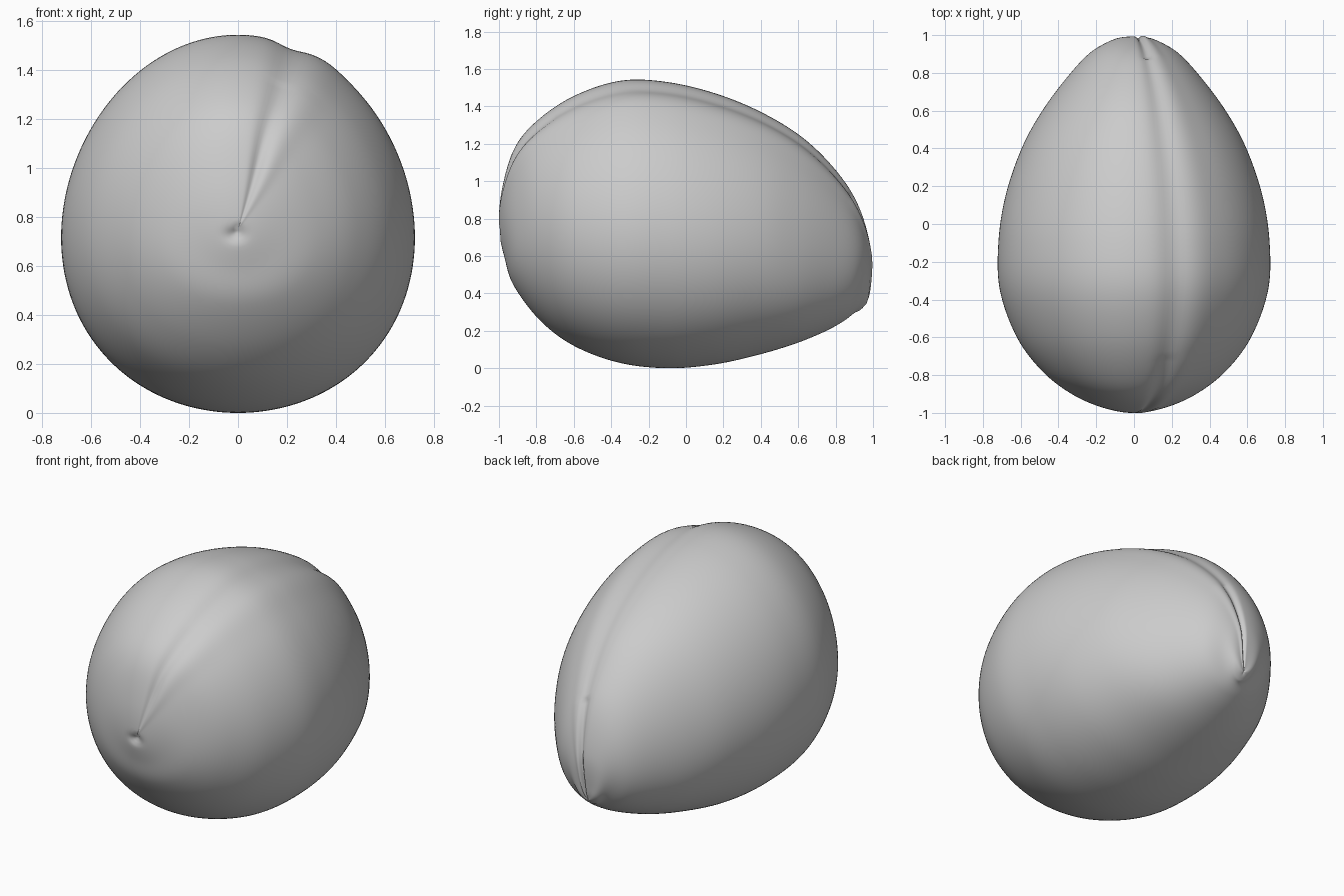
import bpy, bmesh, math
from mathutils import Vector

if "Cube" in bpy.data.objects:
    bpy.data.objects.remove(bpy.data.objects["Cube"])

# Rings from front to nub: bottom (y, z), top (y, z), side (y, z, half width)
RINGS = [
    (-.97, .59, -.985, .95, -.97, .76, .17),
    (-.92, .44, -.92, 1.17, -.90, .75, .33),
    (-.78, .255, -.80, 1.32, -.78, .74, .485),
    (-.60, .12, -.60, 1.455, -.60, .73, .62),
    (-.36, .03, -.35, 1.537, -.35, .72, .71),
    (-.10, .00, -.10, 1.53, -.10, .71, .718),
    (.15, .02, .17, 1.465, .15, .68, .68),
    (.38, .07, .42, 1.36, .40, .65, .595),
    (.58, .13, .64, 1.22, .60, .60, .485),
    (.74, .195, .82, 1.035, .78, .56, .35),
    (.84, .25, .93, .85, .90, .52, .235),
    (.90, .295, .99, .62, .955, .47, .13),
    (.93, .31, .98, .42, .97, .38, .06),
]
FRONT = (-1, .75, -1, .75, -1, .75, 0)
NUB = (.96, .345, .96, .345, .965, .345, 0)
SEG, SUB = 160, 9


def flip(r):
    """Ring seen from across a pole, so the surface stays smooth there."""
    return (r[2], r[3], r[0], r[1], r[4], r[5], -r[6])


def spline(a, b, c, d, t):
    return [.5 * (2*q + (r-p)*t + (2*p-5*q+4*r-s)*t*t + (3*q-p-3*r+s)*t**3)
            for p, q, r, s in zip(a, b, c, d)]


def point(r, ang, along):
    yb, zb, yt, zt, ys, zs, w = r
    s = math.cos(ang)                       # ang is measured from the top
    p = Vector((w * math.sin(ang),
                ys + (yt-yb)/2*s + ((yt+yb)/2-ys)*s*s,
                zs + (zt-zb)/2*s + ((zt+zb)/2-zs)*s*s))
    # shallow suture groove with a soft lip, over the top from nub to front
    off = math.radians(21 - 9 * along)
    g = math.exp(-((ang-off)/.10)**2) - .35*math.exp(-((ang-off-.22)/.12)**2)
    fade = min(1, along/.1, (1-along)/.08)
    inward = Vector((0, ys, zs)) - p
    if along < .25 or along > .75:
        inward += Vector((0, -ys * .7, 0))
    if inward.length > 1e-6:
        p += inward.normalized() * .017 * g * fade
    # small dimple at the front
    if p.y < -.9:
        p.y += .02 * math.exp(-((p.x+.01)/.035)**2 - ((p.z-.73)/.025)**2)
    return p


# Fruit body lofted through the rings
rows = [flip(RINGS[0]), FRONT] + RINGS + [NUB, flip(RINGS[-1])]
spans = len(rows) - 3
bm = bmesh.new()
loops = []
for i in range(1, spans * SUB):
    k, t = divmod(i, SUB)
    r = spline(*rows[k:k+4], t / SUB)
    loops.append([bm.verts.new(point(r, math.pi*(2*j/SEG - 1), i/(spans*SUB)))
                  for j in range(SEG)])
for a, b in zip(loops, loops[1:]):
    for j in range(SEG):
        n = (j+1) % SEG
        bm.faces.new((a[j], a[n], b[n], b[j]))
for loop, pole in ((loops[0], (0, -.98, .745)), (loops[-1], (0, .96, .345))):
    v = bm.verts.new(pole)
    for j in range(SEG):
        bm.faces.new((loop[j], loop[(j+1) % SEG], v))
bmesh.ops.recalc_face_normals(bm, faces=bm.faces)
for f in bm.faces:
    f.smooth = True
mesh = bpy.data.meshes.new("fruit_body")
bm.to_mesh(mesh)
bm.free()
body = bpy.data.objects.new("fruit_body", mesh)
bpy.context.collection.objects.link(body)
